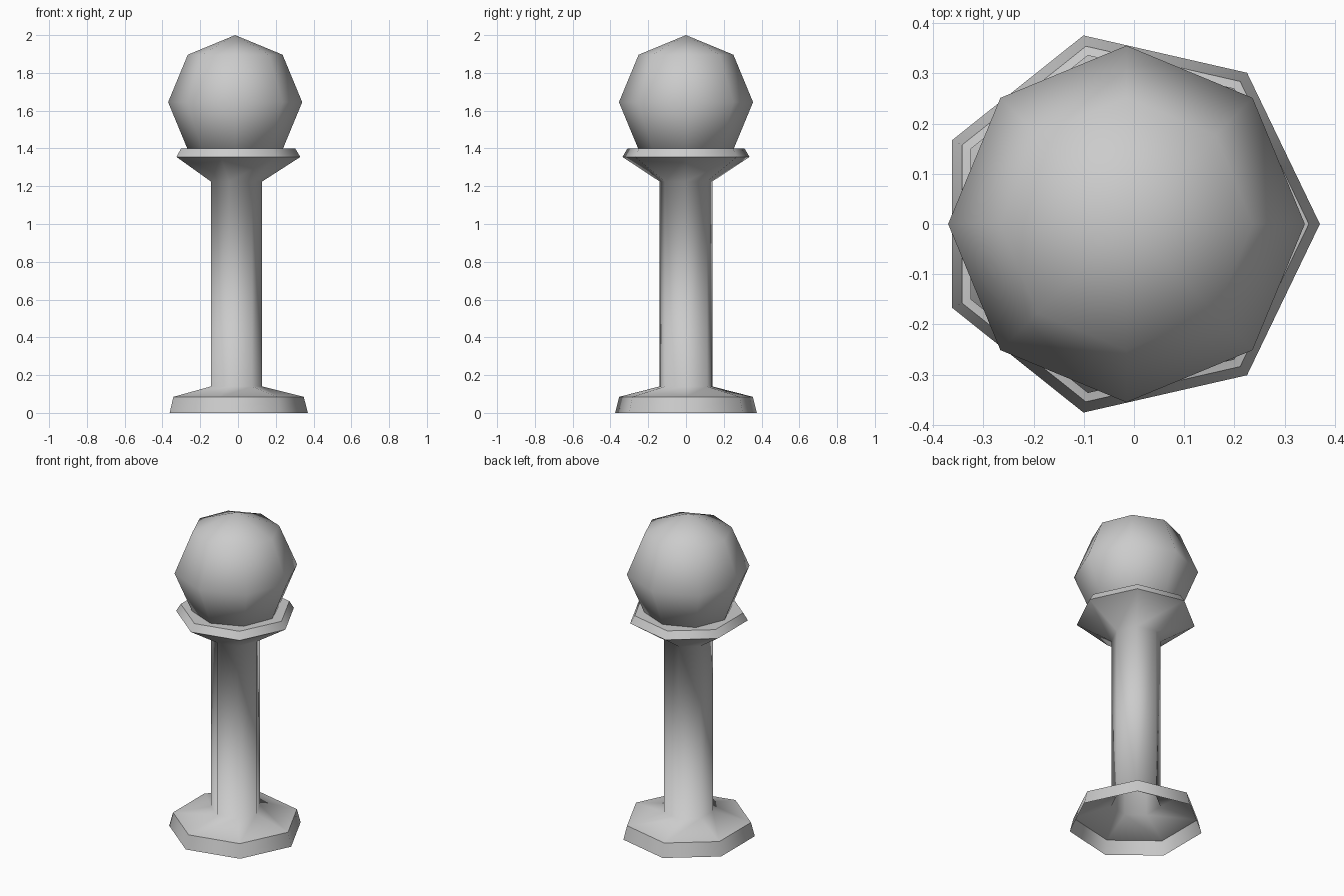
import bpy
import bmesh
import math

cube = bpy.data.objects.get("Cube")
if cube:
    bpy.data.objects.remove(cube, do_unlink=True)

AXIS_X = -0.015   # the seven-sided outline is centred by its bounds

grey = bpy.data.materials.new("plain_grey")
grey.use_nodes = True
colour = (0.6, 0.6, 0.6, 1)
grey.diffuse_color = colour
grey.node_tree.nodes["Principled BSDF"].inputs["Base Color"].default_value = colour


def finish(name, bm, z=0):
    """Turn a bmesh into a smooth grey object on the common axis."""
    for face in bm.faces:
        face.smooth = True
    mesh = bpy.data.meshes.new(name)
    bm.to_mesh(mesh)
    bm.free()
    mesh.materials.append(grey)
    obj = bpy.data.objects.new(name, mesh)
    obj.location = (AXIS_X, 0, z)
    bpy.context.collection.objects.link(obj)
    return obj


def turned(name, profile, sides):
    """Revolve (radius, height, sharp) rings; open below, capped above."""
    bm = bmesh.new()
    rings = []
    for radius, height, sharp in profile:
        angles = [math.tau * i / sides for i in range(sides)]
        rings.append([bm.verts.new((radius * math.cos(a), radius * math.sin(a), height))
                      for a in angles])
    for low, high in zip(rings, rings[1:]):
        for i in range(sides):
            j = (i + 1) % sides
            bm.faces.new((low[i], low[j], high[j], high[i]))
    bm.faces.new(rings[-1])
    for ring, (radius, height, sharp) in zip(rings, profile):
        for i in range(sides):
            bm.edges.get((ring[i], ring[(i + 1) % sides])).smooth = not sharp
    return finish(name, bm)


# Base, column and collar in one hollow turned piece
turned("base_column_and_collar", [
    (0.385, 0.0, True),
    (0.363, 0.085, True),
    (0.143, 0.14, False),
    (0.143, 1.225, False),
    (0.345, 1.355, True),
    (0.318, 1.4, True),
], 7)

# Faceted ball resting in the collar
ball = bmesh.new()
bmesh.ops.create_uvsphere(ball, u_segments=8, v_segments=4, radius=0.355)
finish("ball_head", ball, 1.645)
